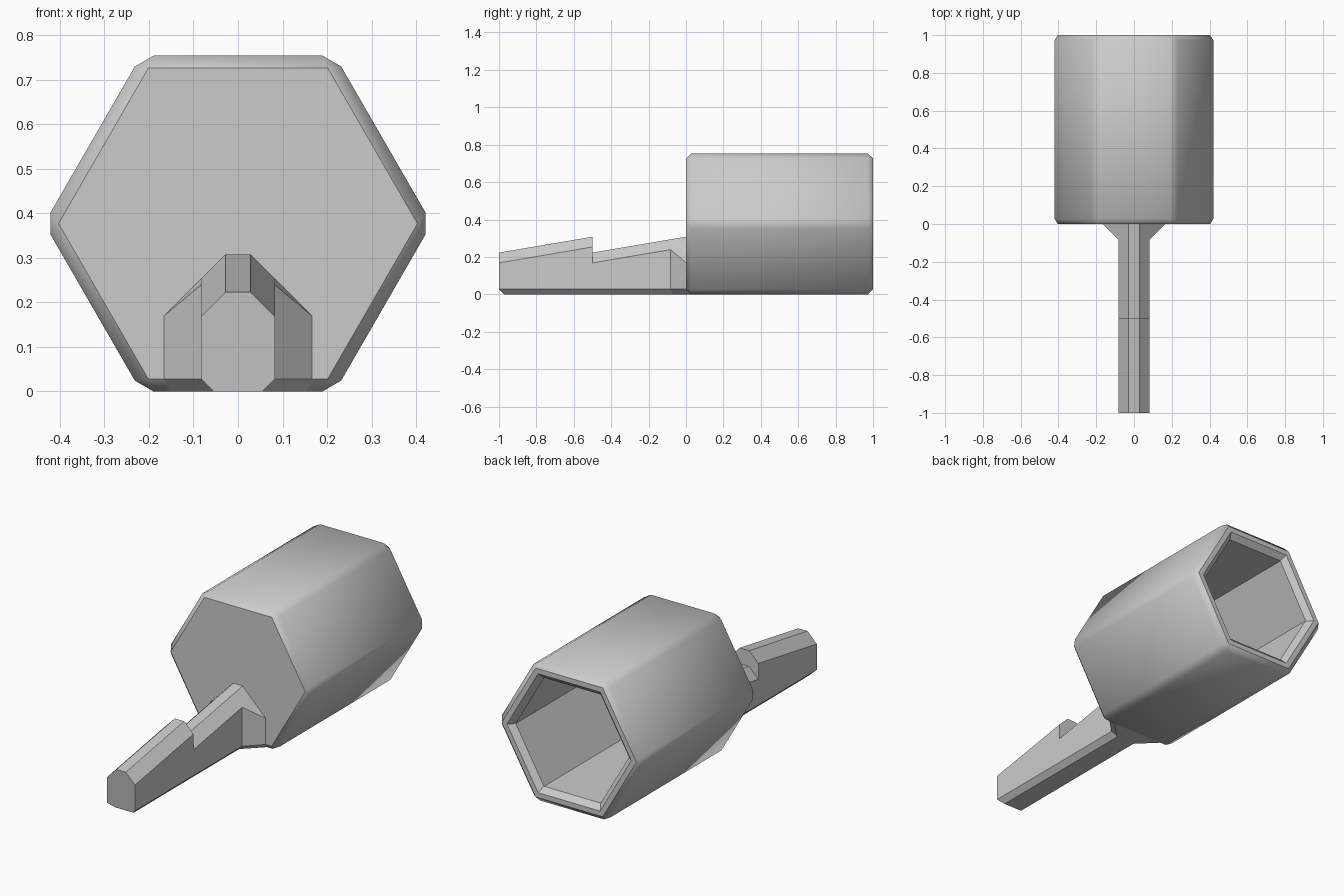
import bpy, bmesh
from math import cos, sin, pi, radians

cube = bpy.data.objects.get("Cube")
if cube:
    bpy.data.objects.remove(cube, do_unlink=True)

grey = bpy.data.materials.new("plain grey")
grey.use_nodes = True
colour = (0.6, 0.6, 0.6, 1)
grey.diffuse_color = colour
grey.node_tree.nodes["Principled BSDF"].inputs["Base Color"].default_value = colour

CENTRE_Z = 0.377   # axis height of the hexagonal shell
BEVEL = 0.028      # width of every chamfer
WALL = 0.083       # shell thickness and half width of the handle


def hexagon(y, apothem, corner=0.0):
    """Twelve points: each hexagon corner cut back by a distance along its sides."""
    radius = apothem / cos(pi / 6)
    pts = [(radius * cos(k * pi / 3), radius * sin(k * pi / 3)) for k in range(6)]
    ring = []
    for k, (x, z) in enumerate(pts):
        for nx, nz in (pts[k - 1], pts[(k + 1) % 6]):
            f = corner / radius
            ring.append((x + (nx - x) * f, y, CENTRE_Z + z + (nz - z) * f))
    return ring


def loft(name, rings):
    """Skin a row of equal rings, cap both ends and merge collapsed corners."""
    bm = bmesh.new()
    rows = [[bm.verts.new(p) for p in ring] for ring in rings]
    n = len(rows[0])
    for a, b in zip(rows, rows[1:]):
        for i in range(n):
            j = (i + 1) % n
            bm.faces.new((a[i], a[j], b[j], b[i]))
    bm.faces.new(rows[0][::-1])
    bm.faces.new(rows[-1])
    bmesh.ops.remove_doubles(bm, verts=bm.verts, dist=1e-5)
    bmesh.ops.dissolve_degenerate(bm, edges=bm.edges, dist=1e-5)
    bmesh.ops.recalc_face_normals(bm, faces=bm.faces)
    mesh = bpy.data.meshes.new(name)
    bm.to_mesh(mesh)
    bm.free()
    mesh.materials.append(grey)
    obj = bpy.data.objects.new(name, mesh)
    bpy.context.collection.objects.link(obj)
    return obj


# Hollow hexagonal shell: closed front, chamfered rim, deep socket at the back
outer = CENTRE_Z
inner = outer - WALL
shell = loft("hexagonal_shell", [
    hexagon(0, outer - BEVEL),
    hexagon(BEVEL, outer, BEVEL),
    hexagon(1 - BEVEL, outer, BEVEL),
    hexagon(1, outer - BEVEL),
    hexagon(1, inner + BEVEL),
    hexagon(1 - BEVEL, inner),
    hexagon(WALL, inner),
])
bpy.ops.object.select_all(action='DESELECT')
shell.select_set(True)
bpy.context.view_layer.objects.active = shell
bpy.ops.object.shade_smooth_by_angle(angle=radians(35))


def handle_section(y, half, side, top, base_y, base_half):
    """Mirrored section: narrow flat top, sloped shoulders, chamfered base."""
    right = [(base_half, base_y, 0), (half, y, BEVEL), (half, y, side), (BEVEL, y, top)]
    return right + [(-x, py, z) for x, py, z in reversed(right)]


# Saw-toothed handle, flaring where it meets the shell
LOW, HIGH = 0.223, 0.308
DROP = WALL - BEVEL
FLARE = 2 * WALL
base = WALL - BEVEL
near = HIGH - 0.014
loft("toothed_handle", [
    handle_section(-1, WALL, LOW - DROP, LOW, BEVEL - 1, base),
    handle_section(-0.5, WALL, HIGH - DROP, HIGH, -0.5, base),
    handle_section(-0.5, WALL, LOW - DROP, LOW, -0.5, base),
    handle_section(-WALL, WALL, near - DROP, near, -0.07, base),
    handle_section(0, FLARE, HIGH - FLARE + BEVEL, HIGH, 0, FLARE - 0.04),
    handle_section(BEVEL, FLARE + BEVEL, HIGH - FLARE, HIGH, BEVEL, FLARE - 0.012),
])
